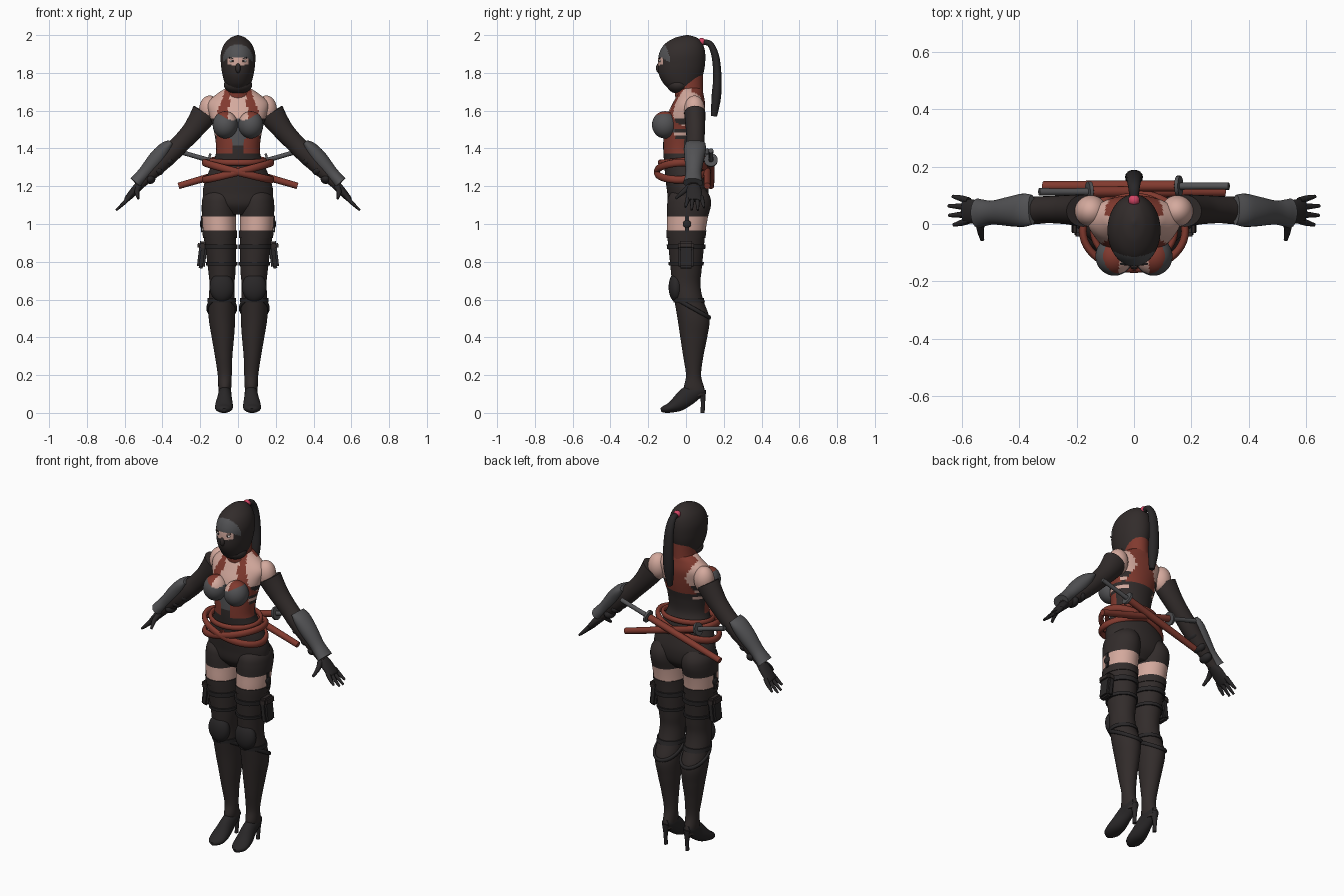
import bpy, bmesh, math
from mathutils import Vector, Matrix

cube = bpy.data.objects.get("Cube")
if cube:
    bpy.data.objects.remove(cube)


def material(name, r, g, b):
    m = bpy.data.materials.new(name)
    m.use_nodes = True
    m.diffuse_color = (r, g, b, 1)
    node = next(n for n in m.node_tree.nodes if n.type == "BSDF_PRINCIPLED")
    node.inputs["Base Color"].default_value = (r, g, b, 1)
    node.inputs["Roughness"].default_value = 0.8
    return m


CLOTH = material("dark cloth", .032, .025, .024)
LEATHER = material("black leather", .022, .02, .021)
RED = material("dull red", .22, .042, .028)
STEEL = material("dark steel", .085, .085, .09)
SKIN = material("skin", .66, .40, .34)
PINK = material("pink tie", .65, .06, .13)
WHITE = material("eye white", .75, .72, .7)


def finish(name, bm, mat, rule=None, mirror=False):
    """Turn a bmesh into a smooth object, colouring faces by the rule."""
    bmesh.ops.recalc_face_normals(bm, faces=bm.faces[:])
    mesh = bpy.data.meshes.new(name)
    used = [mat]
    for f in bm.faces:
        f.smooth = True
        m = rule(f.calc_center_median()) if rule else mat
        if m not in used:
            used.append(m)
        f.material_index = used.index(m)
    bm.to_mesh(mesh)
    bm.free()
    for m in used:
        mesh.materials.append(m)
    obj = bpy.data.objects.new(name, mesh)
    bpy.context.collection.objects.link(obj)
    if mirror:
        obj.modifiers.new("mirror", "MIRROR").use_mirror_merge = False
    bpy.context.view_layer.objects.active = obj
    bpy.ops.object.select_all(action="DESELECT")
    obj.select_set(True)
    bpy.ops.object.shade_smooth_by_angle(angle=math.radians(50))
    return obj


def spline(rows, steps):
    """Smooth curve through rows of numbers."""
    out = []
    for i in range(len(rows) - 1):
        p = [rows[max(0, min(len(rows) - 1, i + k))] for k in (-1, 0, 1, 2)]
        for s in range(steps):
            t = s / steps
            out.append([b + t / 2 * (c - a + t * (2*a - 5*b + 4*c - d + t * (3*(b - c) + d - a)))
                        for a, b, c, d in zip(*p)])
    return out + [list(rows[-1])]


def sweep(name, rows, mat, ref="X", flat=False, steps=5, sides=24, closed=False, rule=None, mirror=False):
    """Loft ellipses (x, y, z, radius, radius) along a path."""
    path = rows if closed else spline(rows, steps)
    bm, rings, n = bmesh.new(), [], len(path)
    axis = Vector([ref == c for c in "XYZ"])
    for i, (x, y, z, ra, rb) in enumerate(path):
        before = path[i - 1] if closed or i else path[0]
        after = path[(i + 1) % n] if closed else path[min(i + 1, n - 1)]
        t = Vector((0, 0, 1)) if flat else (Vector(after[:3]) - Vector(before[:3])).normalized()
        a = (axis - t * axis.dot(t)).normalized()
        b = t.cross(a)
        turn = [math.tau * k / sides for k in range(sides)]
        rings.append([bm.verts.new(Vector((x, y, z)) + a * ra * math.cos(u) + b * rb * math.sin(u)) for u in turn])
    for i in range(n if closed else n - 1):
        p, q = rings[i], rings[(i + 1) % n]
        for k in range(sides):
            j = (k + 1) % sides
            bm.faces.new((p[k], p[j], q[j], q[k]))
    if not closed:
        bm.faces.new(rings[0])
        bm.faces.new(rings[-1])
    return finish(name, bm, mat, rule, mirror)


def ball(name, loc, size, mat, rule=None, mirror=False, seg=32):
    bm = bmesh.new()
    bmesh.ops.create_uvsphere(bm, u_segments=seg, v_segments=seg, radius=1,
                              matrix=Matrix.Translation(loc) @ Matrix.Diagonal((*size, 1)))
    return finish(name, bm, mat, rule, mirror)


def box(name, loc, size, mat, tilt=0, mirror=False):
    bm = bmesh.new()
    bmesh.ops.create_cube(bm, size=1, matrix=Matrix.Translation(loc) @ Matrix.Rotation(tilt, 4, "Y")
                          @ Matrix.Diagonal((*size, 1)))
    bmesh.ops.bevel(bm, geom=bm.edges[:], offset=min(size) * .25, segments=2, affect="EDGES")
    return finish(name, bm, mat, None, mirror)


def loop(name, cx, cy, z, rx, ry, sx, sy, r, mat, mirror=False):
    """Tilted closed strap; sx and sy are its rise along x and y."""
    rows = []
    for k in range(48):
        c, s = math.cos(math.tau * k / 48), math.sin(math.tau * k / 48)
        rows.append((cx + rx * c, cy + ry * s, z + sx * c + sy * s, r, r * .7))
    return sweep(name, rows, mat, ref="Z", closed=True, sides=10, mirror=mirror)


def column(rows):
    """Rows of z, centre x, half width, front y, back y."""
    return [(cx, (f + b) / 2, z, rx, (b - f) / 2) for z, cx, rx, f, b in rows]


# Torso with halter, bare shoulders, corset and shorts
def in_strap(c):
    x, drop = abs(c.x), 1.68 - c.z
    return .042 + drop * .1 < x < .078 + drop * .36


def torso_rule(c):
    x, y, z = abs(c.x), c.y, c.z
    if z > 1.5 and (y < .03 and in_strap(c) or y > .03 and x < .055 + abs(z - 1.6) * .5):
        return RED
    if z > 1.56:
        return SKIN
    if z > 1.45:
        if y < -.06:
            return STEEL if x < .045 or z > 1.49 else RED
        return CLOTH if z % .045 < .026 or x < .08 else SKIN
    if z > 1.375 and y < -.01:
        return STEEL if x < .03 and z > 1.41 else CLOTH if x < .03 else RED
    return CLOTH


torso = column([
    (1.05, 0, .07, -.05, .07), (1.1, 0, .165, -.09, .11), (1.17, 0, .186, -.1, .12),
    (1.25, 0, .166, -.11, .105), (1.32, 0, .135, -.115, .085), (1.38, 0, .116, -.12, .065),
    (1.45, 0, .12, -.12, .07), (1.52, 0, .134, -.115, .085), (1.58, 0, .152, -.1, .095),
    (1.64, 0, .16, -.07, .1), (1.69, 0, .11, -.045, .092), (1.72, 0, .062, -.045, .085)])
sweep("torso", torso, CLOTH, flat=True, steps=8, sides=72, rule=torso_rule)
ball("shoulder", (.15, .045, 1.605), (.056, .055, .075), SKIN, mirror=True)


def cup_rule(c):
    if c.z < 1.545 + .5 * abs(abs(c.x) - .03):
        return STEEL
    return RED if in_strap(c) else SKIN


ball("bust_cup", (.068, -.112, 1.525), (.066, .068, .072), STEEL, cup_rule, True, 48)

# Neck collar and scarf
sweep("collar", column([(1.64, 0, .085, -.05, .095), (1.7, 0, .066, -.06, .09), (1.79, 0, .064, -.06, .09)]),
      RED, flat=True)
ball("scarf", (0, -.04, 1.735), (.075, .06, .045), CLOTH)


# Hooded head with brow plate and eye opening
def head_rule(c):
    x, z = abs(c.x), c.z
    if c.y < -.04:
        if z > 1.885 - max(0, x - .045) * .8 and (x / .08) ** 2 + ((z - 1.87) / .082) ** 2 < 1:
            return STEEL
        if 1.838 + x * .15 < z < 1.9 and x < .057:
            return SKIN
    return CLOTH


head = column([
    (1.71, 0, .055, -.085, .04), (1.745, 0, .07, -.12, .07), (1.79, 0, .082, -.143, .09),
    (1.84, 0, .09, -.148, .1), (1.9, 0, .091, -.143, .102), (1.95, 0, .074, -.115, .09),
    (1.985, 0, .04, -.06, .06), (2, 0, .004, .0, .012)])
sweep("hood", head, CLOTH, flat=True, steps=10, sides=96, rule=head_rule)
ball("mask_nose", (0, -.143, 1.825), (.014, .016, .026), CLOTH)
ball("eye", (.029, -.137, 1.863), (.016, .006, .007), WHITE, mirror=True)
ball("pupil", (.029, -.142, 1.863), (.006, .003, .006), LEATHER, mirror=True)
box("eyebrow", (.031, -.139, 1.877), (.036, .008, .006), LEATHER, -.2, True)

# Ponytail
ball("hair_tie", (0, .083, 1.965), (.02, .02, .02), PINK)
sweep("ponytail", [(0, .08, 1.96, .014, .014), (0, .125, 1.955, .02, .016), (0, .155, 1.89, .026, .02),
                   (0, .166, 1.78, .03, .022), (0, .16, 1.67, .03, .025), (0, .148, 1.57, .014, .016)],
      LEATHER, sides=16)

# Legs with stockings
leg = column([
    (1.2, .085, .06, -.05, .09), (1.15, .098, .085, -.09, .125), (1.1, .101, .091, -.1, .132),
    (1.03, .1, .09, -.1, .115), (.95, .097, .087, -.1, .102), (.85, .09, .08, -.09, .092),
    (.75, .085, .072, -.08, .082), (.68, .085, .066, -.073, .076), (.6, .086, .069, -.062, .09),
    (.5, .085, .07, -.045, .124), (.4, .08, .059, -.03, .112), (.3, .076, .046, -.015, .092),
    (.2, .07, .037, 0, .08), (.13, .07, .034, -.01, .097), (.09, .07, .028, .02, .1)])
sweep("leg", leg, CLOTH, flat=True, steps=8, sides=36, mirror=True,
      rule=lambda c: SKIN if .962 < c.z < 1.035 else CLOTH)


def leg_band(name, low, high, grow, mat):
    rows = [(x, y, z, a + grow, b + grow) for x, y, z, a, b in spline(leg, 12) if low <= z <= high]
    sweep(name, rows, mat, flat=True, steps=2, sides=36, mirror=True)


leg_band("stocking_hem", .925, .965, .004, CLOTH)
leg_band("thigh_strap_high", .865, .895, .008, LEATHER)
leg_band("thigh_strap_low", .775, .805, .008, LEATHER)
leg_band("knee_strap", .58, .61, .006, LEATHER)
loop("boot_cuff", .086, .035, .555, .074, .09, 0, -.05, .011, LEATHER, True)
ball("knee_pad", (.086, -.052, .665), (.064, .04, .078), LEATHER, mirror=True)
box("garter_strap", (.192, .005, 1.0), (.008, .022, .09), LEATHER, 0, True)
ball("garter_stud", (.194, .005, 1.0), (.008, .022, .02), LEATHER, mirror=True)

# Thigh pouches
box("thigh_pouch", (.19, 0, .83), (.042, .078, .13), LEATHER, -.12, True)
box("pouch_flap", (.188, 0, .885), (.052, .086, .045), CLOTH, -.12, True)
box("pouch_buckle", (.208, 0, .79), (.012, .03, .025), STEEL, -.12, True)

# High heeled feet
sweep("foot", [(.07, .095, .12, .022, .025), (.07, .06, .115, .033, .04), (.07, .01, .09, .036, .05),
               (.073, -.04, .05, .045, .042), (.075, -.085, .027, .047, .027), (.075, -.115, .019, .034, .019),
               (.074, -.132, .014, .012, .01)], LEATHER, mirror=True)
sweep("heel", [(.07, .085, .12, .024, .022), (.07, .09, .06, .012, .012), (.07, .087, 0, .01, .012)],
      LEATHER, mirror=True, sides=14)

# Arms, bracers and gloved hands
sweep("sleeve", [(.175, .046, 1.59, .056, .07), (.2, .048, 1.55, .054, .064), (.245, .05, 1.49, .05, .054),
                 (.3, .05, 1.43, .047, .05), (.35, .047, 1.38, .048, .05), (.42, .042, 1.31, .042, .044),
                 (.48, .04, 1.25, .032, .033), (.53, .04, 1.2, .03, .025)], CLOTH, ref="Y", mirror=True)
sweep("bracer", [(.355, .05, 1.43, .052, .018), (.385, .048, 1.4, .058, .036), (.43, .044, 1.345, .052, .044),
                 (.49, .04, 1.275, .042, .036), (.525, .038, 1.237, .047, .035), (.542, .037, 1.218, .052, .036)],
      STEEL, ref="Y", mirror=True)
for i, (x, z) in enumerate([(.365, 1.335), (.42, 1.285), (.465, 1.24)]):
    ball("bracer_strap_%d" % i, (x, .043, z), (.028, .042, .028), LEATHER, mirror=True, seg=16)
sweep("palm", [(.515, .04, 1.21, .028, .024), (.545, .042, 1.18, .04, .022), (.585, .045, 1.135, .042, .016),
               (.595, .045, 1.125, .036, .01)], LEATHER, ref="Y", mirror=True)
for i, reach in enumerate((.045, .06, .062, .048)):
    y, end = .012 + .023 * i, .583 + reach
    spread = (i - 1.5) * .01
    sweep("finger_%d" % i, [(.575, y, 1.145, .012, .012), (.6, y + spread / 2, 1.115, .011, .011),
                            (end, y + spread, 1.135 - reach, .006, .006)], LEATHER, ref="Y", sides=10, mirror=True)
sweep("thumb", [(.525, .02, 1.2, .016, .016), (.535, -.015, 1.17, .013, .013), (.528, -.055, 1.135, .007, .007)],
      LEATHER, sides=10, mirror=True)

# Crossed hip belts
for i, side in enumerate((1, -1)):
    loop("hip_belt_%d" % i, 0, -.025, 1.28, .178, .132, side * .045, .005, .02, RED)
loop("waist_belt", 0, -.02, 1.335, .143, .118, 0, .01, .016, RED)
box("belt_knot", (0, -.15, 1.28), (.045, .025, .045), RED, .78)

# Pair of sheathed swords crossed on the back
for name, side, y in (("left", 1, .132), ("right", -1, .112)):
    def along(x, r):
        return (x * side, y, 1.293 + x * .29, r, r)
    sweep(name + "_scabbard", [along(-.315, .017), along(-.1, .019), along(.145, .019)], RED, ref="Y", sides=16)
    sweep(name + "_guard", [along(.15, .036), along(.162, .036)], STEEL, ref="Y", steps=1)
    sweep(name + "_grip", [along(.16, .013), along(.25, .012), along(.33, .013)], STEEL, ref="Y", sides=12)
